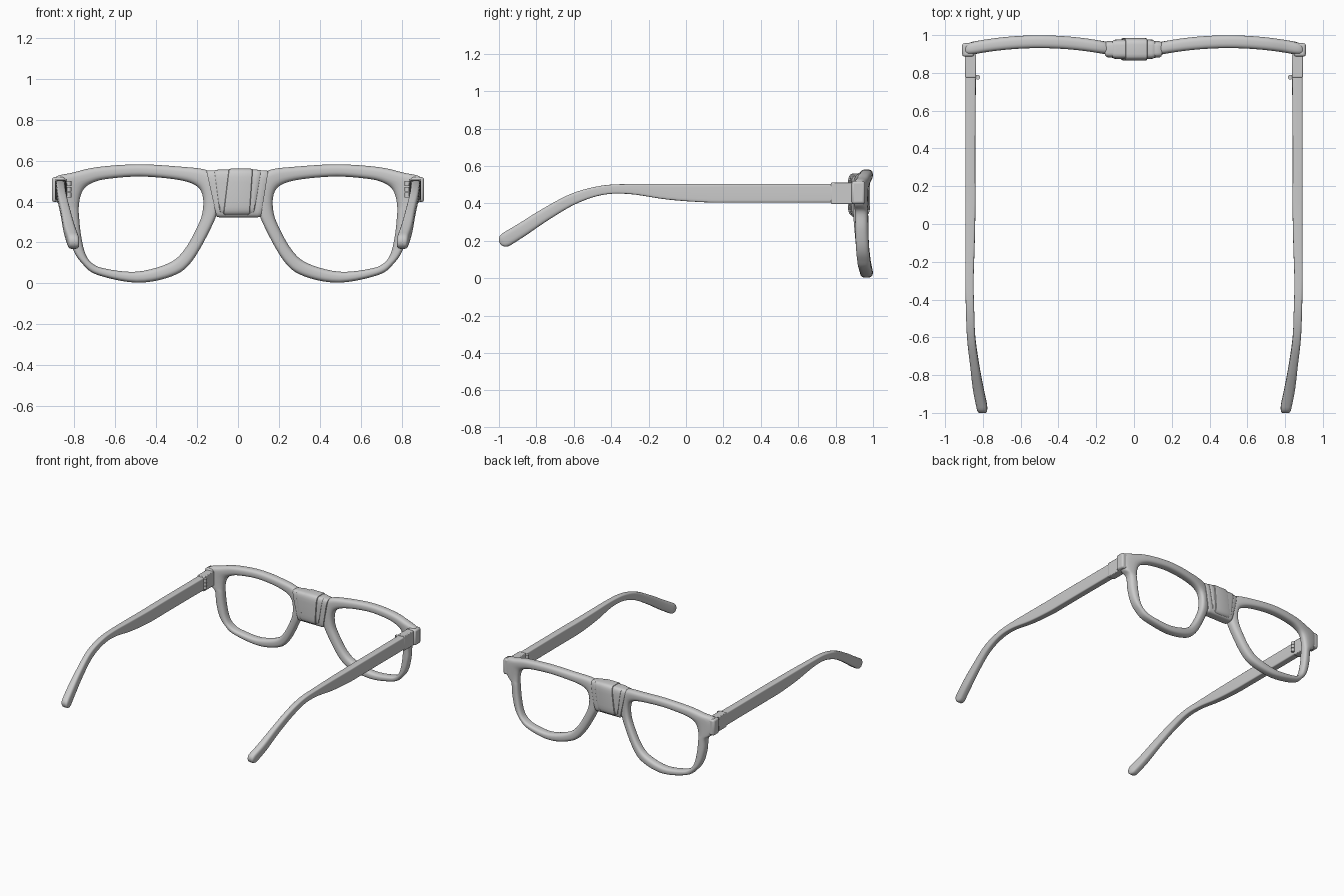
import bpy, bmesh, math
from mathutils import Vector

if "Cube" in bpy.data.objects:
    bpy.data.objects.remove(bpy.data.objects["Cube"])


def finish(bm, name, mirror=True, bevel=0, angle=40):
    bmesh.ops.recalc_face_normals(bm, faces=bm.faces)
    me = bpy.data.meshes.new(name)
    bm.to_mesh(me)
    bm.free()
    me.shade_smooth()
    me.set_sharp_from_angle(angle=math.radians(angle))
    ob = bpy.data.objects.new(name, me)
    bpy.context.collection.objects.link(ob)
    if bevel:
        b = ob.modifiers.new("Bevel", 'BEVEL')
        b.width, b.segments = bevel, 2
    if mirror:
        ob.modifiers.new("Mirror", 'MIRROR')
    return ob


def loft(rings, closed):
    """Skin equal-length rings; closed joins last to first, otherwise ends are capped."""
    bm = bmesh.new()
    vs = [[bm.verts.new(p) for p in r] for r in rings]
    n, m = len(vs), len(vs[0])
    for i in range(n if closed else n - 1):
        a, b = vs[i], vs[(i + 1) % n]
        for j in range(m):
            k = (j + 1) % m
            bm.faces.new((a[j], a[k], b[k], b[j]))
    if not closed:
        bm.faces.new(vs[0])
        bm.faces.new(vs[-1])
    return bm


def spline(pts, steps, closed):
    """Catmull-Rom interpolation of tuples of any size."""
    pts = [Vector(p) for p in pts]
    n, out = len(pts), []
    get = (lambda i: pts[i % n]) if closed else (lambda i: pts[max(0, min(n - 1, i))])
    for i in range(n if closed else n - 1):
        p0, p1, p2, p3 = (get(i + k) for k in (-1, 0, 1, 2))
        for s in range(steps):
            t = s / steps
            out.append(0.5 * (2 * p1 + (p2 - p0) * t + (2 * p0 - 5 * p1 + 4 * p2 - p3) * t * t
                              + (3 * p1 - p0 - 3 * p2 + p3) * t ** 3))
    if not closed:
        out.append(pts[-1])
    return out


def squircle(power, count):
    """Unit rounded-square section."""
    f = lambda v: math.copysign(abs(v) ** (2 / power), v)
    return [(f(math.cos(a)), f(math.sin(a)))
            for a in (2 * math.pi * (i + 0.5) / count for i in range(count))]


def box(name, x0, x1, y0, y1, z0, z1, bevel):
    rings = [[(x, y0, z0), (x, y1, z0), (x, y1, z1), (x, y0, z1)] for x in (x0, x1)]
    return finish(loft(rings, False), name, bevel=bevel)


# Lens rims: outer x, z paired with inner x, z
rim = [(.15, .553, .21, .48), (.30, .572, .30, .507), (.495, .582, .48, .522),
       (.69, .568, .64, .51), (.81, .541, .71, .492), (.895, .518, .75, .465),
       (.906, .45, .77, .425), (.885, .395, .778, .375), (.842, .355, .778, .34),
       (.832, .263, .768, .24), (.807, .166, .748, .15), (.763, .098, .715, .10),
       (.69, .042, .65, .072), (.495, .003, .495, .057), (.324, .034, .34, .098),
       (.227, .105, .262, .165), (.13, .275, .195, .285), (.095, .38, .172, .36),
       (.105, .50, .175, .435)]
rings = []
for ox, oz, ix, iz in spline(rim, 5, True):
    ring = []
    for u, v in squircle(2.8, 20):
        t = 0.5 + 0.5 * u
        x, z = ix + (ox - ix) * t, iz + (oz - iz) * t
        ring.append((x, .965 - .27 * (x - .5) ** 2 + .034 * v, z))
    rings.append(ring)
finish(loft(rings, True), "lens_rim", angle=60)

# Corner blocks and hinge blocks
box("frame_corner", .845, .91, .886, .957, .397, .519, .012)
box("hinge_block", .836, .894, .775, .90, .397, .511, .005)

# Temple arms: y, z, half height, x, half width
arm = [(.80, .455, .05, .865, .028), (.45, .455, .05, .866, .027), (.25, .455, .05, .866, .027),
       (.10, .455, .049, .866, .027), (-.10, .463, .042, .868, .025),
       (-.30, .477, .027, .871, .022), (-.45, .470, .025, .868, .022),
       (-.60, .425, .030, .862, .022), (-.75, .342, .034, .843, .024),
       (-.87, .264, .037, .825, .028), (-.962, .207, .039, .806, .029)]
path = spline(arm, 5, False)
last = path[-1].copy()
step = (path[-1] - path[-3])
along = Vector((step[0], step[1])).normalized()
for deg in (25, 45, 62, 76, 86):        # rounded tip
    a = math.radians(deg)
    s, c = .039 * math.sin(a), math.cos(a)
    path.append(Vector((last[0] + along.x * s, last[1] + along.y * s,
                        last[2] * c, last[3] - .1 * s, last[4] * (.55 + .45 * c))))
rings = []
for i, (y, z, h, x, w) in enumerate(path):
    d = path[min(i + 1, len(path) - 1)] - path[max(i - 1, 0)]
    t = Vector((d[0], d[1])).normalized()
    p = 9 - 5.5 * min(1, max(0, (.2 - y) / .9))
    rings.append([(x + w * u, y + t.y * h * v, z - t.x * h * v) for u, v in squircle(p, 20)])
finish(loft(rings, False), "temple_arm", angle=45)

# Hinge knuckles
for z0, z1 in ((.42, .445), (.448, .472), (.475, .50)):
    rings = [[(.828 + .013 * math.cos(a), .777 + .013 * math.sin(a), z)
              for a in (math.tau * i / 16 for i in range(16))] for z in (z0, z1)]
    finish(loft(rings, False), "hinge_knuckle")


# Tape wrapped on the bridge: slanted overlapping bands
def tape(name, left_top, left_low, right_top, right_low, half_y, z0, z1):
    zc, hz = (z0 + z1) / 2, (z1 - z0) / 2
    rings = []
    for t, s in ((0, .90), (.02, .97), (.09, 1), (.91, 1), (.98, .97), (1, .90)):
        ring = []
        for u, v in squircle(5, 28):
            k = .5 + .5 * v
            a = left_low + (left_top - left_low) * k
            b = right_low + (right_top - right_low) * k
            ring.append((a + (b - a) * t, .925 + half_y * s * u, zc + hz * (.5 + .5 * s) * v))
        rings.append(ring)
    finish(loft(rings, False), name, mirror=False)


tape("tape_outer", -.154, -.105, .148, .112, .045, .322, .553)
tape("tape_middle", -.115, -.088, .112, .078, .052, .335, .556)
tape("tape_centre", -.045, -.072, .072, .057, .060, .332, .561)
